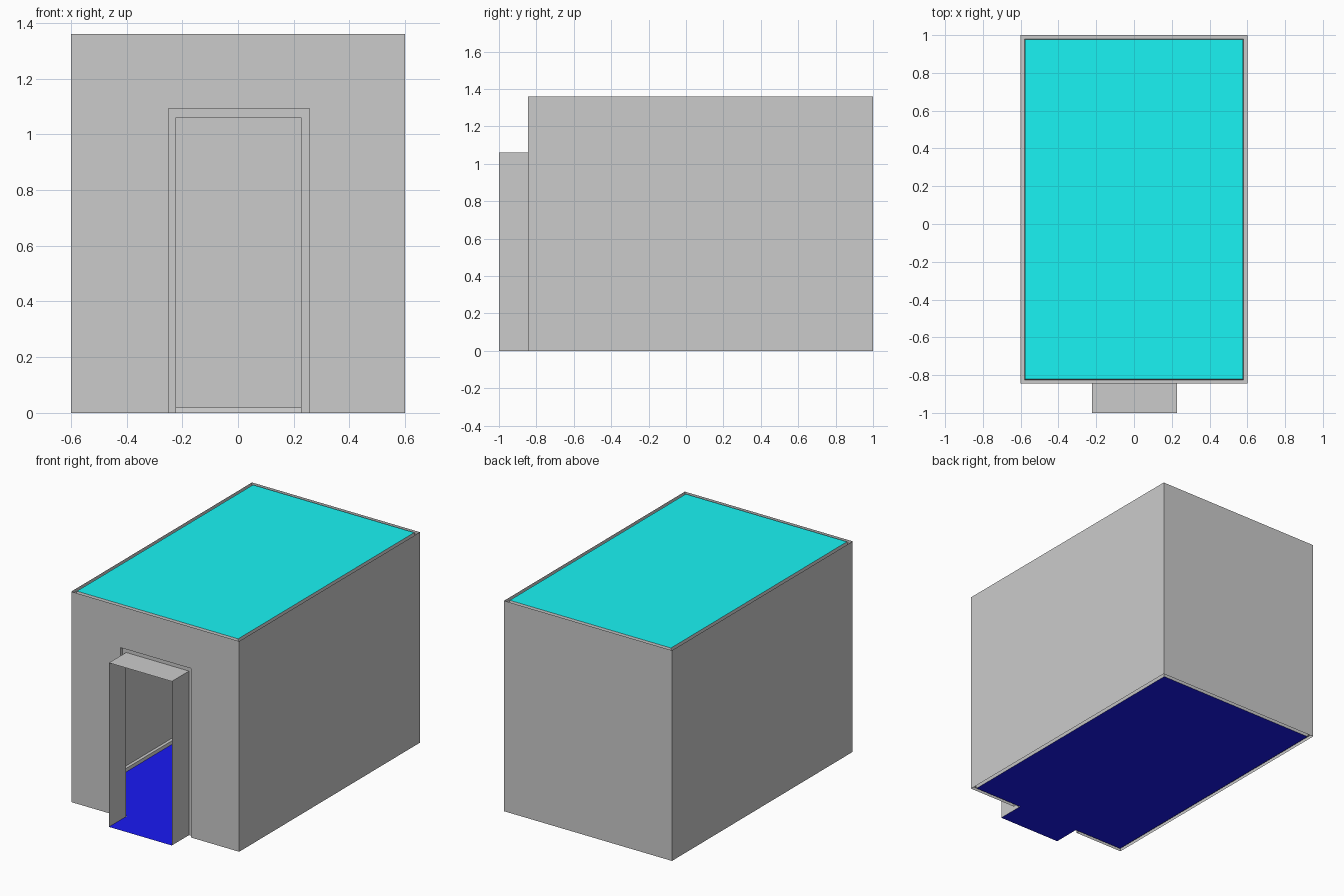
import bpy
import bmesh

if "Cube" in bpy.data.objects:
    bpy.data.objects.remove(bpy.data.objects["Cube"])

W, FRONT, BACK, H = 0.6, -0.845, 1.0, 1.36   # outer shell
G = 0.02                                      # groove width and depth
DOOR = (-0.249, 0.257, 1.092)                 # recess: left, right, top
PASSAGE = (-0.222, 0.227, 1.06)               # entry tunnel: left, right, top
CYAN = (0.01, 0.9, 0.9, 1)
BLUE = (0.01, 0.01, 0.9, 1)


def rect(inset, z):
    """Closed plan loop of the room."""
    x, y0, y1 = W - inset, FRONT + inset, BACK - inset
    return [(-x, y0, z), (x, y0, z), (x, y1, z), (-x, y1, z)]


def around_door(inset, z):
    """Open plan path that runs round the room from door edge to door edge."""
    a, b, c, d = rect(inset, z)
    return [(DOOR[1], b[1], z), b, c, d, a, (DOOR[0], a[1], z)]


def arch(size, y):
    """Open path up, across and down a doorway."""
    l, r, t = size
    return [(l, y, 0), (l, y, t), (r, y, t), (r, y, 0)]


def build(name, strips=(), polys=(), color=None):
    """Object from bridged point paths (a, b, closed) and flat polygons."""
    bm = bmesh.new()
    for a, b, closed in strips:
        n = len(a)
        for i in range(n if closed else n - 1):
            j = (i + 1) % n
            bm.faces.new([bm.verts.new(p) for p in (a[i], a[j], b[j], b[i])])
    for poly in polys:
        bm.faces.new([bm.verts.new(p) for p in poly])
    bmesh.ops.remove_doubles(bm, verts=bm.verts, dist=0.0001)
    mesh = bpy.data.meshes.new(name)
    bm.to_mesh(mesh)
    bm.free()
    obj = bpy.data.objects.new(name, mesh)
    bpy.context.collection.objects.link(obj)
    if color:
        mat = bpy.data.materials.new(name + "_paint")
        mat.diffuse_color = color
        mat.use_nodes = True
        mat.node_tree.nodes["Principled BSDF"].inputs["Base Color"].default_value = mat.diffuse_color
        mesh.materials.append(mat)
    return obj


# Side and back walls, thin sheets
low, high = rect(0, 0), rect(0, H)
build("side_and_back_walls",
      [(low[1:] + low[:1], high[1:] + high[:1], False)])

# Front wall with the doorway cut out
build("front_wall", polys=[[low[0]] + arch(DOOR, FRONT) + [low[1], high[1], high[0]]])

# Sunken grooves that frame the ceiling and the floor
build("ceiling_groove", [(rect(0, H - G), rect(G, H - G), True),
                         (rect(G, H - G), rect(G + 0.004, H), True)])
build("floor_groove", [(around_door(0, G), around_door(G, G), False),
                       (around_door(G, G), around_door(G + 0.004, 0), False)])

# Sunken door surround and projecting entry tunnel
inner = FRONT + G
build("door_surround", [(arch(DOOR, FRONT), arch(DOOR, inner), False),
                        (arch(DOOR, inner), arch(PASSAGE, inner), False)])
build("entry_passage", [(arch(PASSAGE, -1), arch(PASSAGE, inner), False)])

# Coloured ceiling, and floor that runs out through the entry
build("ceiling", polys=[rect(G + 0.004, H)], color=CYAN)
a, b, c, d = rect(G + 0.004, 0)
l, r = PASSAGE[:2]
build("floor", polys=[[a, (l, a[1], 0), (l, -1, 0), (r, -1, 0), (r, a[1], 0), b, c, d]],
      color=BLUE)
